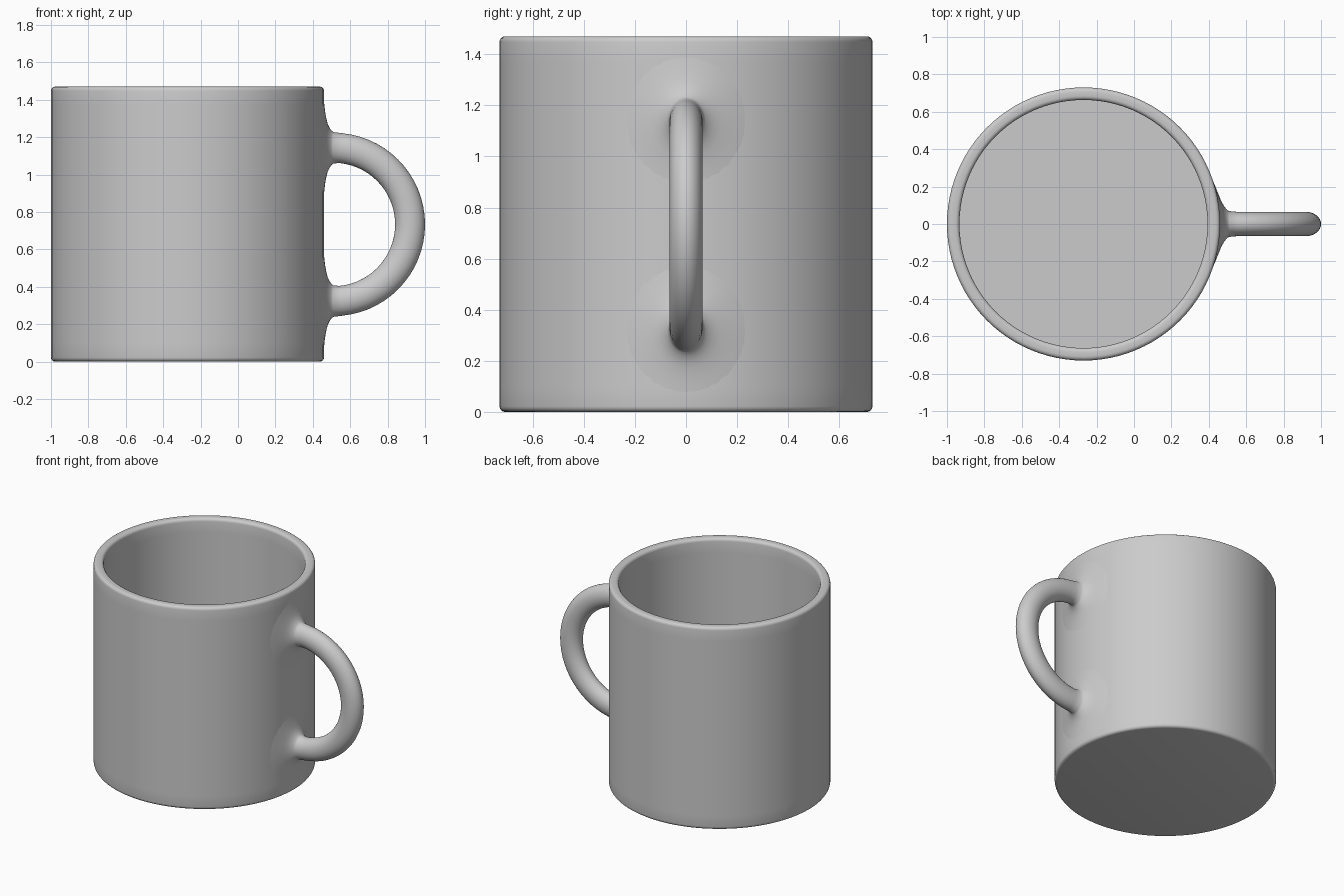
import bpy
import bmesh
from math import sin, cos, pi, sqrt, radians

if "Cube" in bpy.data.objects:
    bpy.data.objects.remove(bpy.data.objects["Cube"], do_unlink=True)

CX, R, H = -0.27, 0.73, 1.47        # cup axis, outer radius, height
INNER = 0.663                       # inner wall radius
FLOOR = 0.07                        # inside floor height
MID = 0.733                         # handle centre height

clay = bpy.data.materials.new("grey_ceramic")
clay.use_nodes = True
clay.diffuse_color = (0.6, 0.6, 0.6, 1)
clay.node_tree.nodes["Principled BSDF"].inputs["Base Color"].default_value = (0.6, 0.6, 0.6, 1)


def finish(bm, name):
    """Turn a bmesh into a smooth-shaded object."""
    bmesh.ops.recalc_face_normals(bm, faces=bm.faces)
    mesh = bpy.data.meshes.new(name)
    bm.to_mesh(mesh)
    bm.free()
    mesh.materials.append(clay)
    obj = bpy.data.objects.new(name, mesh)
    bpy.context.collection.objects.link(obj)
    bpy.ops.object.select_all(action='DESELECT')
    obj.select_set(True)
    bpy.context.view_layer.objects.active = obj
    bpy.ops.object.shade_smooth_by_angle(angle=radians(40))
    return obj


def skin(bm, rings):
    """Bridge consecutive closed rings of points with quads."""
    loops = [[bm.verts.new(p) for p in ring] for ring in rings]
    for a, b in zip(loops, loops[1:]):
        for i in range(len(a)):
            j = (i + 1) % len(a)
            bm.faces.new((a[i], a[j], b[j], b[i]))
    return loops


def fillet(r, z, size, start):
    """Quarter-round corner in the lathe profile."""
    return [(r + size * cos(start + k * pi / 8), z + size * sin(start + k * pi / 8))
            for k in range(5)]


# Cup: a lathed profile running from the underside, over the rim, to the inside floor
s = 0.022
profile = fillet(R - s, s, s, -pi / 2)
profile += [(R, 0.1), (R, H - 0.1)]
profile += fillet(R - s, H - s, s, 0)
profile += fillet(INNER + s, H - s, s, pi / 2)
profile += [(INNER, H - 0.1), (INNER, FLOOR + 0.05), (INNER, FLOOR)]
SEG = 96
bm = bmesh.new()
loops = skin(bm, [[(CX + r * cos(2 * pi * i / SEG), r * sin(2 * pi * i / SEG), z)
                   for i in range(SEG)] for r, z in profile])
bm.faces.new(loops[0])
bm.faces.new(loops[-1])
finish(bm, "cup_body")

# Handle: an oval tube in a half circle, flaring smoothly into the cup wall
BEND, START = 0.41, 0.51
HALF_W, HALF_T = 0.065, 0.08
SIDES = 32
angles = [2 * pi * i / SIDES for i in range(SIDES)]


def root_ring(gap, flare, side):
    """Ring hugging the cup wall at a given gap, widened by the flare."""
    ring = []
    for a in angles:
        y = (HALF_W + flare) * cos(a)
        z = MID + side * (BEND + (HALF_T + flare) * sin(a))
        ring.append((CX + sqrt((R + gap) ** 2 - y * y), y, z))
    return ring


def bend_ring(t):
    """Ring on the half circle at angle t from horizontal."""
    ring = []
    for a in angles:
        r = BEND + HALF_T * sin(a)
        ring.append((START + r * cos(t), HALF_W * cos(a), MID + r * sin(t)))
    return ring


flares = [(-0.004, 0.21), (0, 0.165), (0.003, 0.135), (0.007, 0.105), (0.013, 0.073),
          (0.02, 0.047), (0.03, 0.026), (0.041, 0.011), (0.05, 0.004)]
rings = [root_ring(g, f, 1) for g, f in flares]
rings += [bend_ring(pi / 2 - pi * k / 32) for k in range(1, 32)]
rings += [root_ring(g, f, -1) for g, f in reversed(flares)]
bm = bmesh.new()
skin(bm, rings)
finish(bm, "handle")
